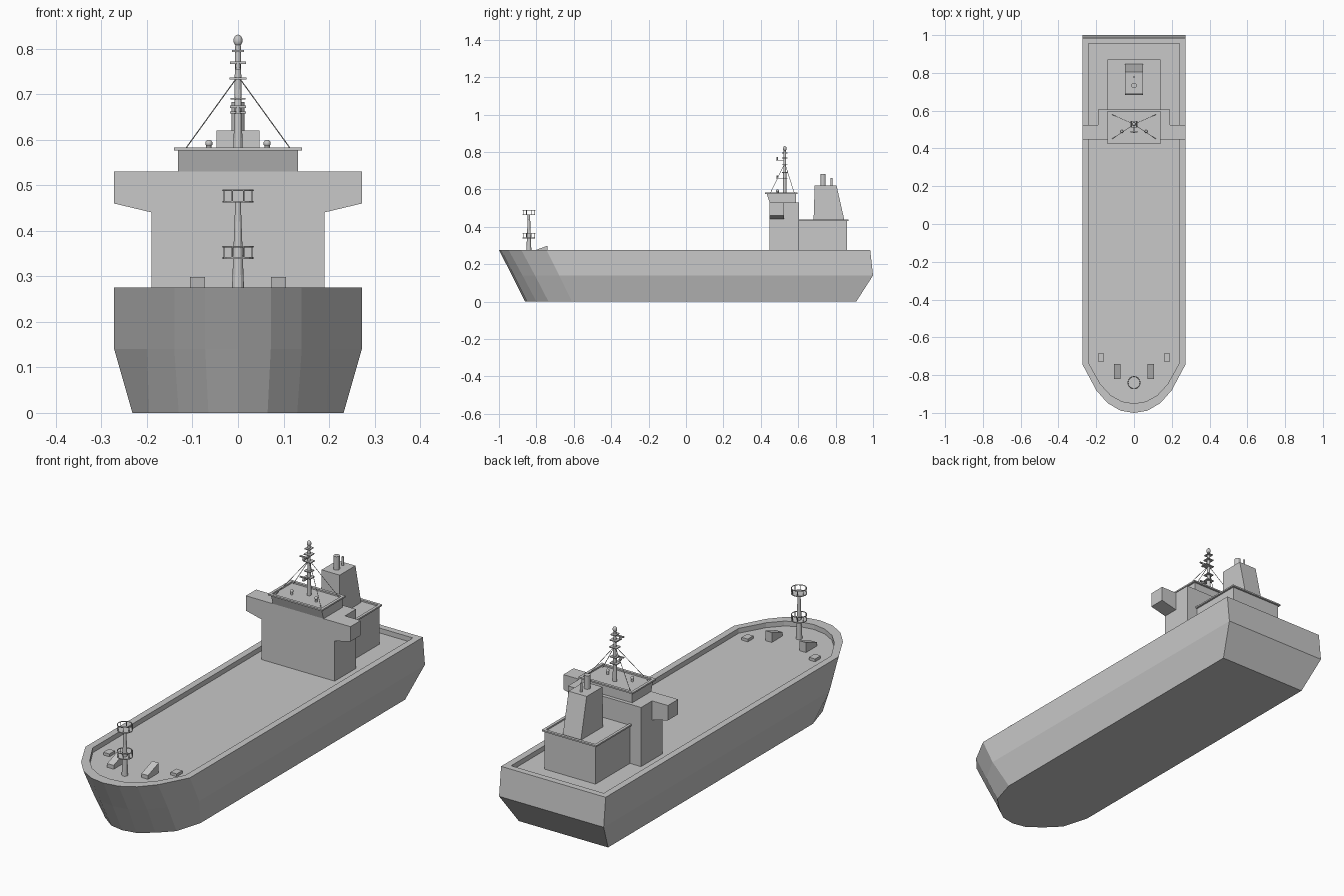
import bpy
import bmesh
import math
from mathutils import Vector

cube = bpy.data.objects.get("Cube")
if cube:
    bpy.data.objects.remove(cube, do_unlink=True)

grey = bpy.data.materials.new("ship grey")
grey.use_nodes = True
colour = (0.58, 0.58, 0.58, 1)
grey.diffuse_color = colour
grey.node_tree.nodes["Principled BSDF"].inputs["Base Color"].default_value = colour


def finish(name, bm, smooth=False):
    bmesh.ops.recalc_face_normals(bm, faces=bm.faces[:])
    for f in bm.faces:
        f.smooth = smooth
    mesh = bpy.data.meshes.new(name)
    bm.to_mesh(mesh)
    bm.free()
    mesh.materials.append(grey)
    ob = bpy.data.objects.new(name, mesh)
    bpy.context.collection.objects.link(ob)
    return ob


def loft(name, rings):
    """Skin a stack of equal-length rings and cap both ends."""
    bm = bmesh.new()
    rows = [[bm.verts.new(p) for p in ring] for ring in rings]
    n = len(rows[0])
    for a, b in zip(rows, rows[1:]):
        for i in range(n):
            j = (i + 1) % n
            bm.faces.new((a[i], a[j], b[j], b[i]))
    bm.faces.new(rows[0][::-1])
    bm.faces.new(rows[-1])
    return finish(name, bm)


def rect(x0, x1, y0, y1, z):
    return [(x0, y0, z), (x1, y0, z), (x1, y1, z), (x0, y1, z)]


def box(name, x0, x1, y0, y1, z0, z1):
    return loft(name, [rect(x0, x1, y0, y1, z0), rect(x0, x1, y0, y1, z1)])


def rod(name, a, b, r0, r1=None, sides=12):
    a, b = Vector(a), Vector(b)
    bm = bmesh.new()
    bmesh.ops.create_cone(bm, cap_ends=True, segments=sides, radius1=r0,
                          radius2=r0 if r1 is None else r1, depth=(b - a).length)
    ob = finish(name, bm)
    ob.location = (a + b) / 2
    ob.rotation_mode = 'QUATERNION'
    ob.rotation_quaternion = (b - a).to_track_quat('Z', 'Y')
    return ob


def dome(name, centre, r, stretch=1.0):
    bm = bmesh.new()
    bmesh.ops.create_uvsphere(bm, u_segments=12, v_segments=8, radius=r)
    ob = finish(name, bm, True)
    ob.location = centre
    ob.scale.z = stretch
    return ob


# Hull: bow stations given at keel and gunwale, mirrored across the centreline
DECK, RAIL, KNUCKLE = 0.252, 0.275, 0.14
gunwale = [(0.272, -0.745), (0.2, -0.88), (0.14, -0.948), (0.072, -0.988)]
keel = [(0.232, -0.61), (0.195, -0.735), (0.13, -0.80), (0.065, -0.848)]


def outline(half, tip, stern, z):
    pts = [(half[0][0], stern)] + half + [(0, tip)]
    return [(x, y, z) for x, y in pts] + [(-x, y, z) for x, y in reversed(pts[:-1])]


knuckle = [(g[0], (g[1] + k[1]) / 2) for g, k in zip(gunwale, keel)]
inner = [(x * 0.885, -0.735 + (y + 0.745) * 0.843) for x, y in gunwale]
loft("hull", [
    outline(keel, -0.86, 0.91, 0),
    outline(knuckle, -0.93, 1.0, KNUCKLE),
    outline(gunwale, -1.0, 0.985, RAIL),
    outline(inner, -0.95, 0.955, RAIL),
    outline(inner, -0.95, 0.955, DECK)])

# Accommodation block and bridge wings
box("accommodation_block", -0.19, 0.19, 0.447, 0.605, DECK, 0.53)
for side, s in (("left", 1), ("right", -1)):
    loft(side + "_bridge_wing", [
        [(s * 0.188, y, z) for y, z in ((0.447, 0.44), (0.523, 0.44), (0.523, 0.53), (0.447, 0.53))],
        [(s * 0.272, y, z) for y, z in ((0.447, 0.46), (0.523, 0.46), (0.523, 0.53), (0.447, 0.53))]])


def rimmed_house(name, x, y0, y1, z0, z1, rake=0.0):
    """House whose flat roof has an overhanging, raised rim."""
    f, o, i, lip = y0 - rake, 0.009, 0.004, 0.007

    def ring(grow, front, z):
        return rect(-x - grow, x + grow, front - grow, y1 + grow, z)
    return loft(name, [ring(0, y0, z0), ring(0, f, z1 - lip), ring(o, f, z1 - lip),
                       ring(o, f, z1), ring(-i, f, z1), ring(-i, f, z1 - lip)])


rimmed_house("wheelhouse", 0.132, 0.447, 0.588, 0.53, 0.583, 0.015)
rimmed_house("engine_casing", 0.132, 0.6, 0.861, DECK, 0.438)

# Funnel with raked back and exhaust pipes
loft("funnel", [rect(-0.047, 0.047, 0.682, 0.848, 0.43),
                rect(-0.047, 0.047, 0.688, 0.805, 0.62)])
rod("main_exhaust", (0, 0.733, 0.615), (0, 0.733, 0.683), 0.014)
rod("small_exhaust", (0, 0.778, 0.615), (0, 0.778, 0.66), 0.005)

# Radar mast
MY = 0.528
rod("radar_mast", (0, MY, 0.575), (0, MY, 0.81), 0.010, 0.006)
dome("mast_dome", (0, MY, 0.818), 0.010, 1.3)
for z, w in ((0.66, 0.018), (0.69, 0.016), (0.735, 0.019), (0.768, 0.017), (0.795, 0.013)):
    box("mast_platform", -w, w, MY - 0.016, MY + 0.016, z - 0.002, z + 0.002)
for z in (0.66, 0.757):
    box("radar_bracket", -0.005, 0.005, MY - 0.046, MY, z - 0.003, z + 0.001)
    rod("radar_pedestal", (0, MY - 0.04, z), (0, MY - 0.04, z + 0.012), 0.005)
    box("radar_scanner", -0.018, 0.018, MY - 0.044, MY - 0.036, z + 0.010, z + 0.015)

for s in (-1, 1):
    # Wheelhouse roof fittings
    for y in (0.45, 0.58):
        rod("stay_wire", (0, MY, 0.74), (s * 0.117, y, 0.578), 0.0013, sides=6)
    rod("antenna_base", (s * 0.064, 0.49, 0.574), (s * 0.064, 0.49, 0.592), 0.006)
    dome("antenna_dome", (s * 0.064, 0.49, 0.592), 0.008)
    # Foredeck fittings
    loft("anchor_winch", [
        [(s * x, -0.82, DECK), (s * x, -0.74, DECK), (s * x, -0.74, 0.299), (s * x, -0.82, 0.27)]
        for x in (0.072, 0.106)])
    box("deck_hatch", s * 0.175 - 0.016, s * 0.175 + 0.016, -0.728, -0.686, DECK, 0.265)

# Foremast with two railed lookout platforms
FY = -0.84
rod("foremast", (0, FY, DECK), (0, FY, 0.465), 0.014, 0.006)
for z in (0.34, 0.464):
    rod("lookout_floor", (0, FY, z - 0.002), (0, FY, z + 0.002), 0.034, sides=16)
    bpy.ops.mesh.primitive_torus_add(location=(0, FY, z + 0.025), major_radius=0.033,
                                     minor_radius=0.002, major_segments=16, minor_segments=6)
    rail = bpy.context.object
    rail.name = "lookout_rail"
    rail.data.materials.append(grey)
    for k in range(8):
        a = math.tau * (k + 0.5) / 8
        x, y = 0.033 * math.cos(a), FY + 0.033 * math.sin(a)
        rod("lookout_post", (x, y, z), (x, y, z + 0.025), 0.0015, sides=6)
